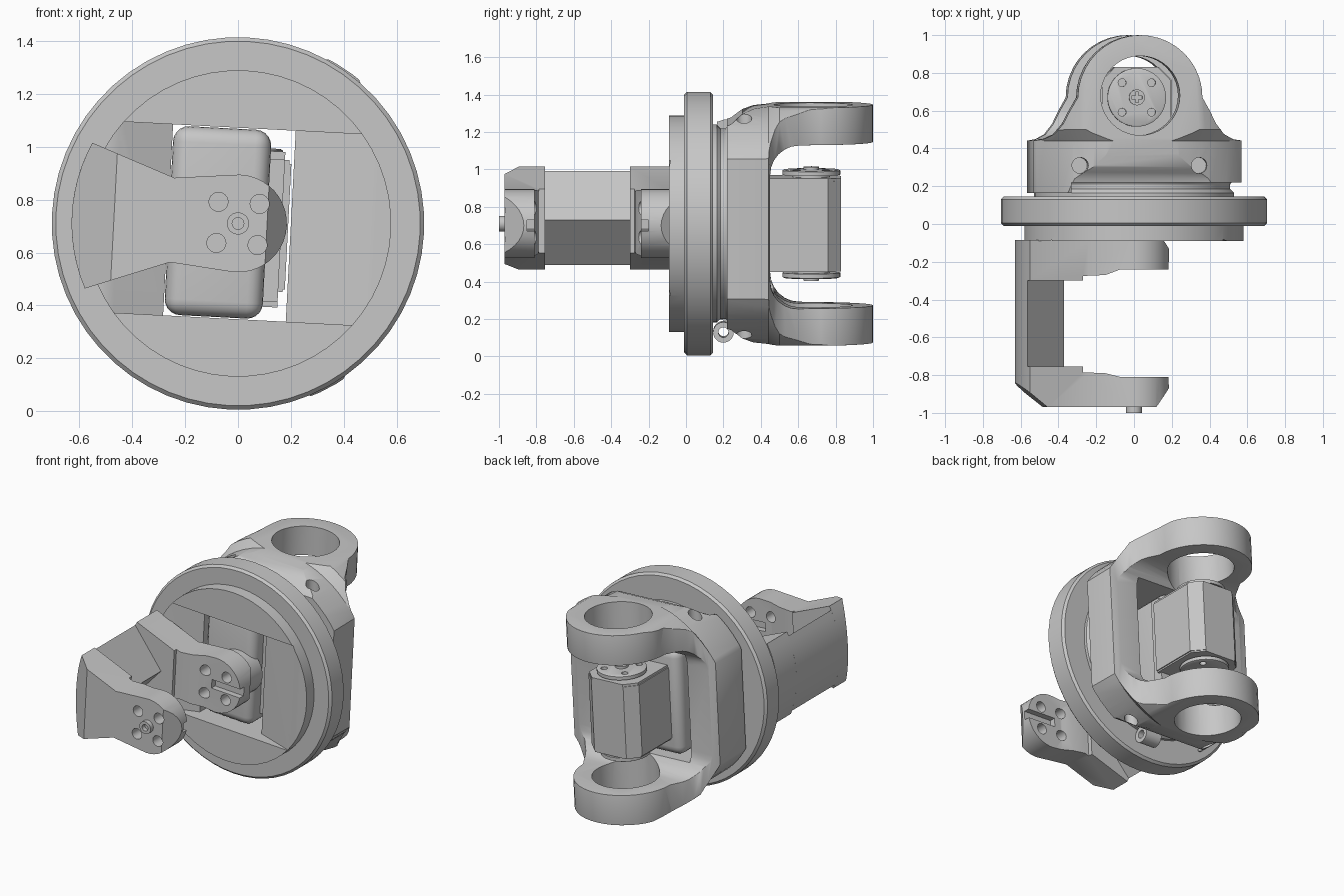
import bpy, bmesh
from math import sin, cos, radians
from mathutils import Matrix

cube = bpy.data.objects.get("Cube")
if cube:
    bpy.data.objects.remove(cube, do_unlink=True)

grey = bpy.data.materials.new("plain grey")
grey.use_nodes = True
grey.diffuse_color = (0.57, 0.57, 0.57, 1)
grey.node_tree.nodes["Principled BSDF"].inputs["Base Color"].default_value = grey.diffuse_color

# Maps (a, b, height along axis) to x, y, z
PLACE = {"x": lambda a, b, h: (h, a, b), "y": lambda a, b, h: (a, h, b), "z": lambda a, b, h: (a, b, h)}
parts = []


def loft(name, loops):
    bm = bmesh.new()
    rings = [[bm.verts.new(p) for p in loop] for loop in loops]
    n = len(rings[0])
    for r0, r1 in zip(rings, rings[1:]):
        for i in range(n):
            j = (i + 1) % n
            bm.faces.new((r0[i], r0[j], r1[j], r1[i]))
    bm.faces.new(rings[0])
    bm.faces.new(rings[-1])
    bmesh.ops.recalc_face_normals(bm, faces=bm.faces)
    mesh = bpy.data.meshes.new(name)
    bm.to_mesh(mesh)
    bm.free()
    mesh.materials.append(grey)
    ob = bpy.data.objects.new(name, mesh)
    bpy.context.collection.objects.link(ob)
    parts.append(ob)
    return ob


def prism(name, pts, axis, lo, hi):
    return loft(name, [[PLACE[axis](a, b, h) for a, b in pts] for h in (lo, hi)])


def box(name, x0, x1, y0, y1, z0, z1):
    return prism(name, [(x0, y0), (x1, y0), (x1, y1), (x0, y1)], "z", z0, z1)


def arc(cx, cy, r, start, end, n):
    step = radians(end - start) / n
    return [(cx + r * cos(radians(start) + i * step), cy + r * sin(radians(start) + i * step)) for i in range(n + 1)]


def lathe(name, profile, axis, centre=(0, 0), n=48):
    return loft(name, [[PLACE[axis](a, b, h) for a, b in arc(*centre, r, 0, 360, n)[:-1]] for r, h in profile])


def cylinder(name, r, lo, hi, axis, centre=(0, 0), n=24):
    return lathe(name, [(r, lo), (r, hi)], axis, centre, n)


def bake(ob):
    dg = bpy.context.evaluated_depsgraph_get()
    ob.data = bpy.data.meshes.new_from_object(ob.evaluated_get(dg))
    ob.modifiers.clear()


def combine(ob, other, op="DIFFERENCE"):
    m = ob.modifiers.new("cut", "BOOLEAN")
    m.operation, m.object, m.solver = op, other, "EXACT"
    bake(ob)
    parts.remove(other)
    bpy.data.objects.remove(other, do_unlink=True)


def soften(ob, width, segments, angle):
    ob.modifiers.new("tidy", "WELD").merge_threshold = 0.012
    m = ob.modifiers.new("soft", "BEVEL")
    m.width, m.segments, m.limit_method, m.angle_limit = width, segments, "ANGLE", radians(angle)
    bake(ob)


def flip(pts):
    return [(a, -b) for a, b in reversed(pts)]


SCREWS = [(x, z) for x in (-0.078, 0.078) for z in (-0.078, 0.078)]

# Round flange with raised face and neck
flange = lathe("flange", [(0.58, -0.09), (0.58, -0.01), (0.69, -0.01), (0.705, 0.005), (0.705, 0.13),
                          (0.69, 0.145), (0.53, 0.145), (0.53, 0.165), (0.51, 0.185), (0.51, 0.21), (0.53, 0.24)],
               "y", n=56)
combine(flange, box("window", -0.265, 0.2, -0.2, 0.4, -0.362, 0.362))
combine(flange, box("neck_bore", -0.34, 0.34, 0.1, 0.4, -0.362, 0.362))
channel = [(-0.47, -0.091), (-0.47, -0.3), (0.48, -0.3), (0.48, -0.091), (0.2, -0.005), (-0.265, -0.005)]
combine(flange, prism("channel", channel, "z", -0.362, 0.362))

# Yoke: side U shape crossed with the plan outline
upper = [(0.165, 0.525), (0.24, 0.55), (0.3, 0.6), (0.36, 0.625), (0.45, 0.637), (1.1, 0.637), (1.1, 0.437)]
upper += arc(0.6, 0.287, 0.15, 90, 180, 6)
yoke = prism("yoke", upper + flip(upper), "x", -0.7, 0.7)
side = [(0.55, 0.1), (0.55, 0.445), (0.5, 0.45), (0.45, 0.475), (0.405, 0.53), (0.37, 0.6)]
plan = side + arc(0, 0.67, 0.33, 0, 180, 20) + [(-x, y) for x, y in reversed(side)]
combine(yoke, prism("plan", plan, "z", -0.9, 0.9), "INTERSECT")
combine(yoke, lathe("round", [(0.655, 0.1), (0.655, 0.44), (0.705, 0.5), (0.705, 1.2)],
                    "y", (0.012, 0), 64), "INTERSECT")
soften(yoke, 0.035, 4, 62)
combine(yoke, box("yoke_bore", -0.34, 0.34, 0.0, 0.7, -0.362, 0.362))
combine(yoke, cylinder("arm_eye", 0.21, -0.9, 0.9, "z", (0, 0.68), 40))
combine(yoke, box("neck_relief", -0.36, 0.8, 0.0, 0.22, -0.8, 0.8))
for x in (-0.315, 0.315):
    for s in (-1, 1):
        combine(yoke, cylinder("bolt_hole", 0.042, s * 0.48, s * 0.8, "z", (x, 0.31)))

# Cable lug under the neck
lug = cylinder("cable_lug", 0.055, 0.02, 0.14, "x", (0.2, -0.575))
combine(lug, cylinder("lug_hole", 0.027, -0.3, 0.3, "x", (0.2, -0.575)))

# Rear motor block between the yoke arms
body = [(-0.19, 0.43), (0.19, 0.43), (0.19, 0.76), (0.12, 0.83), (-0.12, 0.83), (-0.19, 0.76)]
prism("rear_motor", body, "z", -0.24, 0.235)
for s in (-1, 1):
    prism("rear_motor_cap", [(x * 0.96, y) for x, y in body], "z", s * 0.22, s * 0.25)
    horn = lathe("rear_horn", [(0.1, s * 0.24), (0.1, s * 0.262), (0.155, s * 0.262), (0.155, s * 0.285),
                               (0.145, s * 0.29)], "z", (0, 0.67))
    for x, y in SCREWS:
        combine(horn, cylinder("horn_hole", 0.021, s * 0.27, s * 0.4, "z", (x, 0.67 + y), 16))
    cap = cylinder("horn_screw", 0.042, s * 0.27, s * 0.305, "z", (0, 0.67))
    for w, d in ((0.028, 0.008), (0.008, 0.028)):
        combine(cap, box("cross_slot", -w, w, 0.67 - d, 0.67 + d, min(s * 0.295, s * 0.4), max(s * 0.295, s * 0.4)))
box("rear_motor_ear", 0.1, 0.165, 0.38, 0.45, -0.31, 0.28)

# Rounded front motor housing inside the window
housing = box("front_motor", -0.262, 0.11, 0.0, 0.44, -0.358, 0.358)
soften(housing, 0.06, 5, 40)
box("front_motor_ear", 0.08, 0.165, 0.1, 0.16, -0.29, 0.25)
cylinder("front_horn", 0.15, -0.1, 0.05, "y", n=40)

# Front bracket: two fan-shaped arms joined by a wedge web
fan = arc(0, 0, 0.63, 154, 206, 12) + [(-0.25, -0.16)] + arc(0, 0, 0.185, 260, 460, 22) + [(-0.25, 0.16)]
front = [(-0.7, -0.755), (-0.7, -0.785), (-0.47, -0.97), (0.11, -0.97), (0.19, -0.86), (0.19, -0.81), (-0.08, -0.81),
         (-0.16, -0.79), (-0.28, -0.785), (-0.28, -0.755)]
rear = [(-0.7, -0.085), (0.15, -0.085), (0.19, -0.14), (0.19, -0.24), (-0.08, -0.24), (-0.16, -0.27),
        (-0.28, -0.275), (-0.28, -0.3), (-0.7, -0.3)]
for name, outline, inner in (("front_arm", front, -0.81), ("rear_arm", rear, -0.24)):
    arm = prism(name, fan, "y", -1.1, 0.1)
    combine(arm, prism("arm_plan", outline, "z", -0.8, 0.8), "INTERSECT")
    for x, z in SCREWS:
        combine(arm, cylinder("screw_hole", 0.036, -1.2, 0.2, "y", (x, z), 20))
    combine(arm, box("horn_slot", -0.03, 0.25, inner - 0.04, inner + 0.04, -0.03, 0.03))
web = arc(0, 0, 0.63, 156.5, 203.5, 12) + [(-0.37, 0)]
prism("bracket_web", web, "y", -0.76, -0.29)
pin = cylinder("pivot_pin", 0.042, -1.0, -0.86, "y")
combine(pin, cylinder("pin_hole", 0.022, -1.1, -0.96, "y"))

# Seat everything at its final height with the slight roll, then shade
pose = Matrix.Translation((0, 0, 0.71)) @ Matrix.Rotation(radians(3), 4, "Y")
bpy.ops.object.select_all(action="DESELECT")
for ob in parts:
    ob.data.transform(pose)
    ob.select_set(True)
bpy.context.view_layer.objects.active = parts[0]
bpy.ops.object.shade_smooth_by_angle(angle=radians(32))
